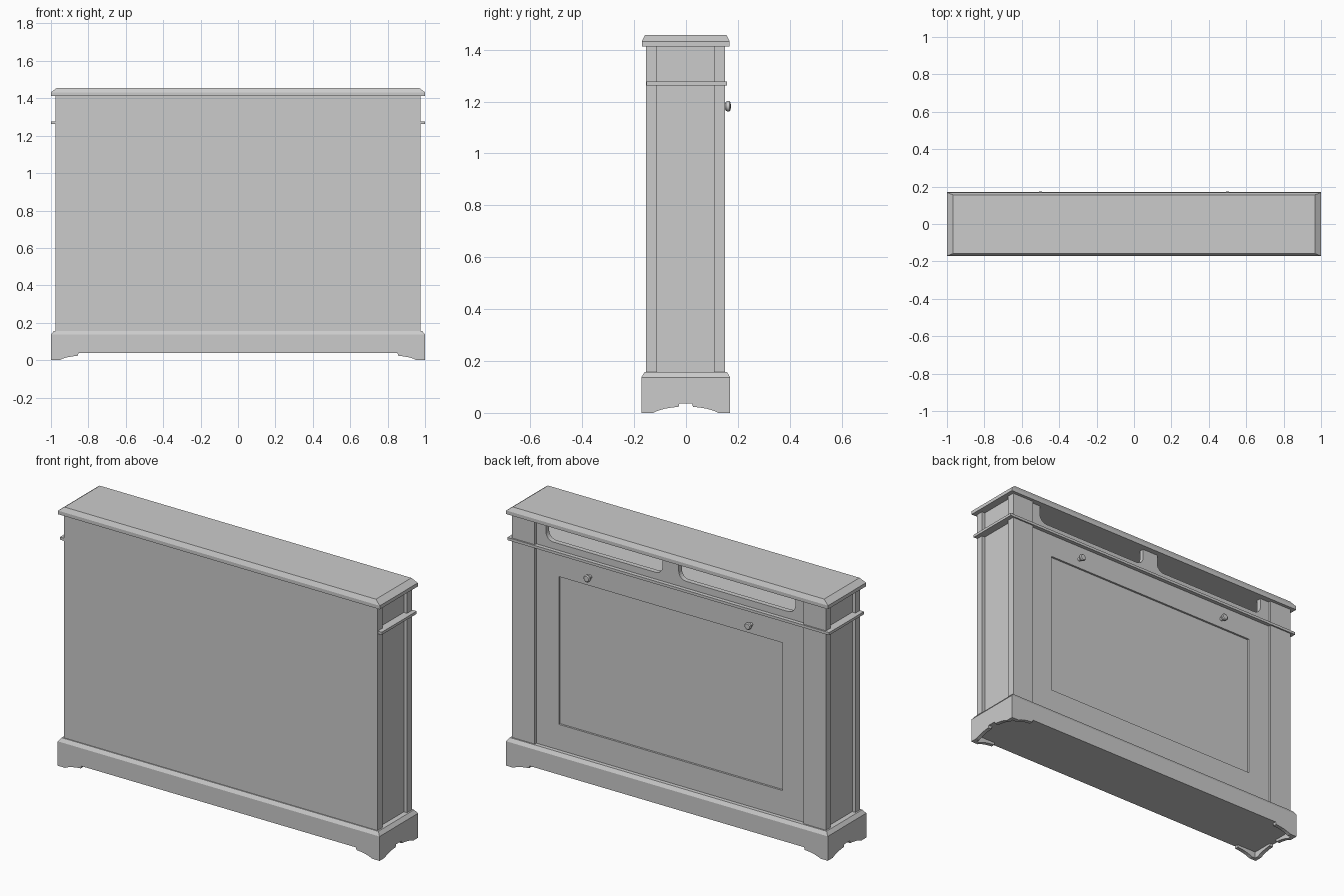
import bpy, bmesh
from mathutils import Vector

if "Cube" in bpy.data.objects:
    bpy.data.objects.remove(bpy.data.objects["Cube"], do_unlink=True)

grey = bpy.data.materials.new("plain grey")
grey.use_nodes = True
COLOR = (0.6, 0.6, 0.6, 1)
grey.diffuse_color = COLOR
grey.node_tree.nodes["Principled BSDF"].inputs["Base Color"].default_value = COLOR


def add_object(name, bm):
    bmesh.ops.recalc_face_normals(bm, faces=bm.faces)
    mesh = bpy.data.meshes.new(name)
    bm.to_mesh(mesh)
    bm.free()
    mesh.materials.append(grey)
    obj = bpy.data.objects.new(name, mesh)
    bpy.context.collection.objects.link(obj)
    return obj


def box(name, x, y, z, top_inset=None, round_radius=0):
    """Box from ranges; optional chamfered top (dx, dy, dz) or rounded y edges."""
    bm = bmesh.new()
    bmesh.ops.create_cube(bm, size=1)
    for v in bm.verts:
        v.co = Vector([r[0] if c < 0 else r[1] for c, r in zip(v.co, (x, y, z))])
    if top_inset:
        dx, dy, dz = top_inset
        top = max(bm.faces, key=lambda f: f.calc_center_median().z)
        new = bmesh.ops.extrude_discrete_faces(bm, faces=[top])["faces"][0]
        cx, cy = sum(x) / 2, sum(y) / 2
        for v in new.verts:
            v.co.x -= dx if v.co.x > cx else -dx
            v.co.y -= dy if v.co.y > cy else -dy
            v.co.z += dz
    if round_radius:
        edges = [e for e in bm.edges
                 if abs(e.verts[0].co.y - e.verts[1].co.y) > 0.01]
        bmesh.ops.bevel(bm, geom=edges, offset=round_radius, segments=6,
                        profile=0.5, affect='EDGES')
    return add_object(name, bm)


def cut(obj, cutter):
    mod = obj.modifiers.new("cut", 'BOOLEAN')
    mod.operation = 'DIFFERENCE'
    mod.solver = 'EXACT'
    mod.object = cutter
    deps = bpy.context.evaluated_depsgraph_get()
    mesh = bpy.data.meshes.new_from_object(obj.evaluated_get(deps))
    obj.modifiers.clear()
    obj.data = mesh
    bpy.data.objects.remove(cutter, do_unlink=True)


# Overall dimensions
BODY_X, BODY_Z = 0.975, (0.15, 1.415)
PLINTH_Y = (-0.172, 0.17)

# Top board with chamfered rim
box("top_board", (-1, 1), (-0.17, 0.168), (1.412, 1.432), (0.032, 0.012, 0.024))

# Plinth with chamfered upper edge
box("plinth", (-1, 1), PLINTH_Y, (0.037, 0.137), (0.016, 0.012, 0.02))

# Scalloped corner feet made of two thin boards each
SCALLOP = [(0, 0.037), (0, 0), (0.045, 0), (0.065, 0.009), (0.09, 0.016),
           (0.12, 0.021), (0.143, 0.023), (0.147, 0.037)]


def foot_board(name, sx, sy, along_x):
    bm = bmesh.new()
    corner = Vector((sx, PLINTH_Y[1] if sy > 0 else PLINTH_Y[0], 0))
    run = Vector((-sx, 0, 0)) if along_x else Vector((0, -sy, 0))
    thick = Vector((0, -sy, 0)) if along_x else Vector((-sx, 0, 0))
    face = bm.faces.new([bm.verts.new(corner + run * d + Vector((0, 0, z)))
                         for d, z in SCALLOP])
    extruded = bmesh.ops.extrude_face_region(bm, geom=[face])["geom"]
    verts = [g for g in extruded if isinstance(g, bmesh.types.BMVert)]
    bmesh.ops.translate(bm, verts=verts, vec=thick * 0.022)
    add_object(name, bm)


for sx, side in ((1, "left"), (-1, "right")):
    for sy, end in ((-1, "front"), (1, "back")):
        foot_board(f"{end}_{side}_foot_long", sx, sy, True)
        foot_board(f"{end}_{side}_foot_short", sx, sy, False)

# Plain front panel
box("front_panel", (-BODY_X, BODY_X), (-0.154, -0.112), BODY_Z)

# Sides: recessed panel, corner pilaster
for s, side in ((1, "left"), (-1, "right")):
    box(f"{side}_side_panel", sorted((s * 0.93, s * 0.955)), (-0.115, 0.11), BODY_Z)
    box(f"{side}_pilaster", sorted((s * 0.835, s * BODY_X)), (0.108, 0.15), BODY_Z)

# Back panel with a shallow inset field and two vent slots
back = box("back_panel", (-0.84, 0.84), (0.108, 0.136), BODY_Z)
cut(back, box("field_cutter", (-0.695, 0.695), (0.125, 0.2), (0.3, 1.13)))
for s in (1, -1):
    cut(back, box("slot_cutter", sorted((s * 0.05, s * 0.775)), (0.05, 0.2),
                  (1.315, 1.5), round_radius=0.045))

# Shelf behind the slots and moulding around sides and back
box("inner_shelf", (-0.94, 0.94), (-0.115, 0.11), (1.25, 1.27))
box("moulding", (-1, 1), (-0.152, 0.158), (1.262, 1.277))

# Turned knobs: radius and depth along the axis
KNOB = [(0, 0.12), (0.011, 0.12), (0.01, 0.15), (0.017, 0.154), (0.02, 0.16),
        (0.02, 0.167), (0.015, 0.172), (0, 0.173)]
for s, side in ((1, "left"), (-1, "right")):
    bm = bmesh.new()
    verts = [bm.verts.new((s * 0.5 + r, y, 1.182)) for r, y in KNOB]
    edges = [bm.edges.new(p) for p in zip(verts, verts[1:])]
    bmesh.ops.spin(bm, geom=verts + edges, cent=(s * 0.5, 0, 1.182), axis=(0, 1, 0),
                   angle=6.283185, steps=20, use_duplicate=False)
    bmesh.ops.remove_doubles(bm, verts=bm.verts, dist=0.0002)
    knob = add_object(f"{side}_knob", bm)
    bpy.ops.object.select_all(action='DESELECT')
    knob.select_set(True)
    bpy.context.view_layer.objects.active = knob
    bpy.ops.object.shade_smooth_by_angle()
